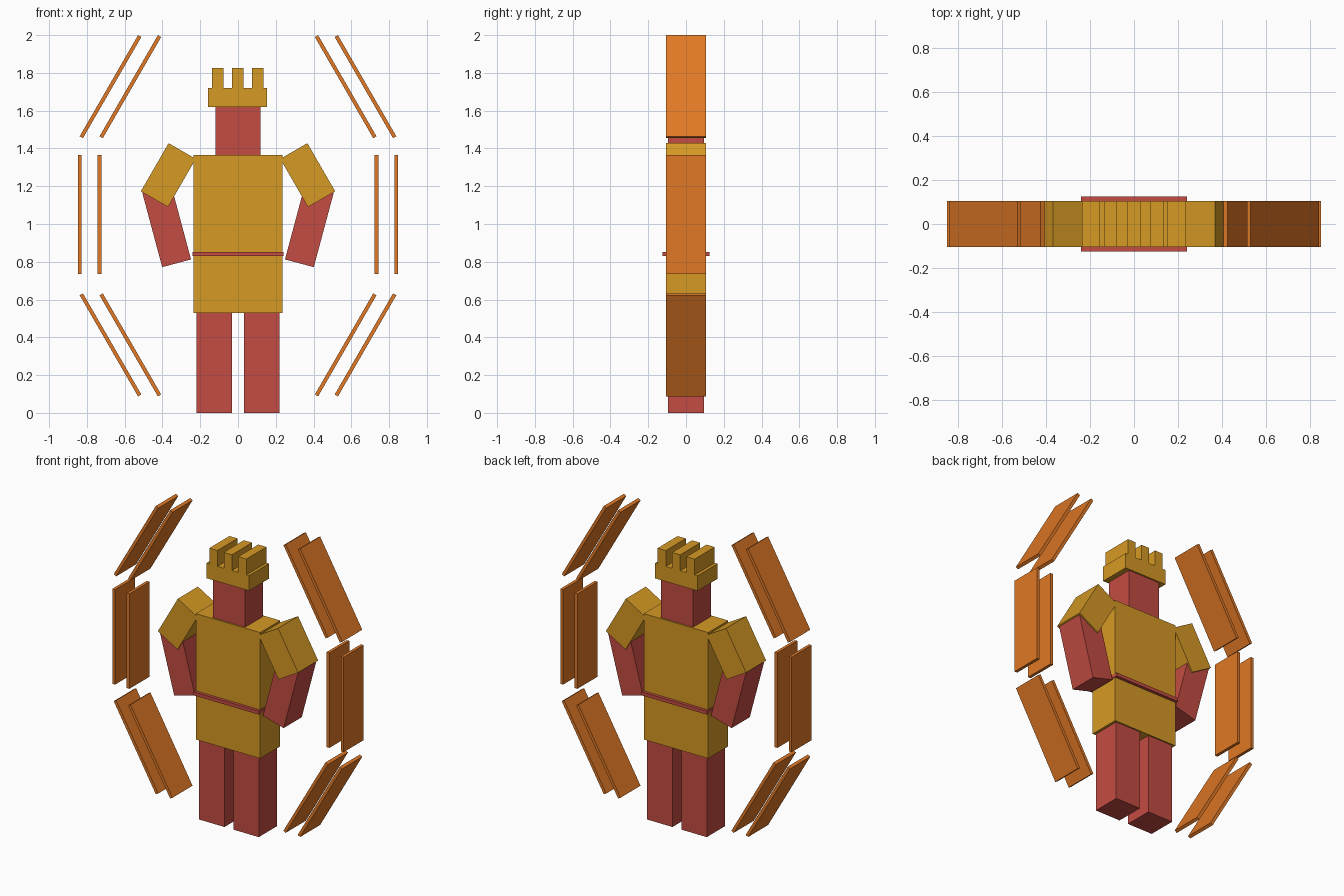
import bpy
from math import radians

if "Cube" in bpy.data.objects:
    bpy.data.objects.remove(bpy.data.objects["Cube"], do_unlink=True)


def make_material(name, rgb):
    mat = bpy.data.materials.new(name)
    mat.use_nodes = True
    colour = (*rgb, 1)
    mat.diffuse_color = colour
    mat.node_tree.nodes["Principled BSDF"].inputs["Base Color"].default_value = colour
    return mat


GOLD = make_material("gold cloth", (0.67, 0.32, 0.018))
RED = make_material("red", (0.55, 0.072, 0.054))
ORANGE = make_material("orange panel", (0.75, 0.19, 0.019))


def box(name, x, z, width, height, depth, mat, tilt=0):
    """Box centred on y = 0, tilted about the y axis in degrees."""
    bpy.ops.mesh.primitive_cube_add(size=1, location=(x, 0, z),
                                    rotation=(0, radians(tilt), 0))
    obj = bpy.context.object
    obj.name = name
    obj.scale = (width, depth, height)
    bpy.ops.object.transform_apply(location=False, rotation=False, scale=True)
    obj.data.materials.append(mat)
    return obj


def pair(name, x, z, width, height, depth, mat, tilt=0):
    """Matching boxes on the left (+x) and right (-x)."""
    for side, s in (("left", 1), ("right", -1)):
        box(f"{side}_{name}", s * x, z, width, height, depth, mat, s * tilt)


DEEP, SLIM = 0.21, 0.19

# Body
pair("leg", 0.126, 0.265, 0.186, 0.53, SLIM, RED)
box("tunic", 0, 0.947, 0.472, 0.835, DEEP, GOLD)
box("belt", 0, 0.841, 0.48, 0.023, 0.25, RED)
box("head", 0, 1.49, 0.236, 0.27, SLIM, RED)

# Arms
pair("sleeve", 0.369, 1.259, 0.166, 0.294, DEEP, GOLD, -30)
pair("forearm", 0.378, 0.99, 0.158, 0.41, SLIM, RED, 15)

# Crown with three ridges running front to back
box("crown_band", -0.002, 1.67, 0.312, 0.10, DEEP, GOLD)
for i, place in enumerate(("right", "middle", "left")):
    box(f"{place}_crown_tooth", (i - 1) * 0.106 - 0.001, 1.77, 0.06, 0.11, DEEP, GOLD)

# Ring of floating double panels
for row, x, z, length, tilt in (("upper", 0.675, 1.727, 0.618, -30),
                                ("middle", 0.838, 1.05, 0.63, 0),
                                ("lower", 0.675, 0.36, 0.618, 30)):
    pair(f"{row}_outer_panel", x, z, 0.02, length, DEEP, ORANGE, tilt)
    pair(f"{row}_inner_panel", x - 0.105, z, 0.02, length, DEEP, ORANGE, tilt)
